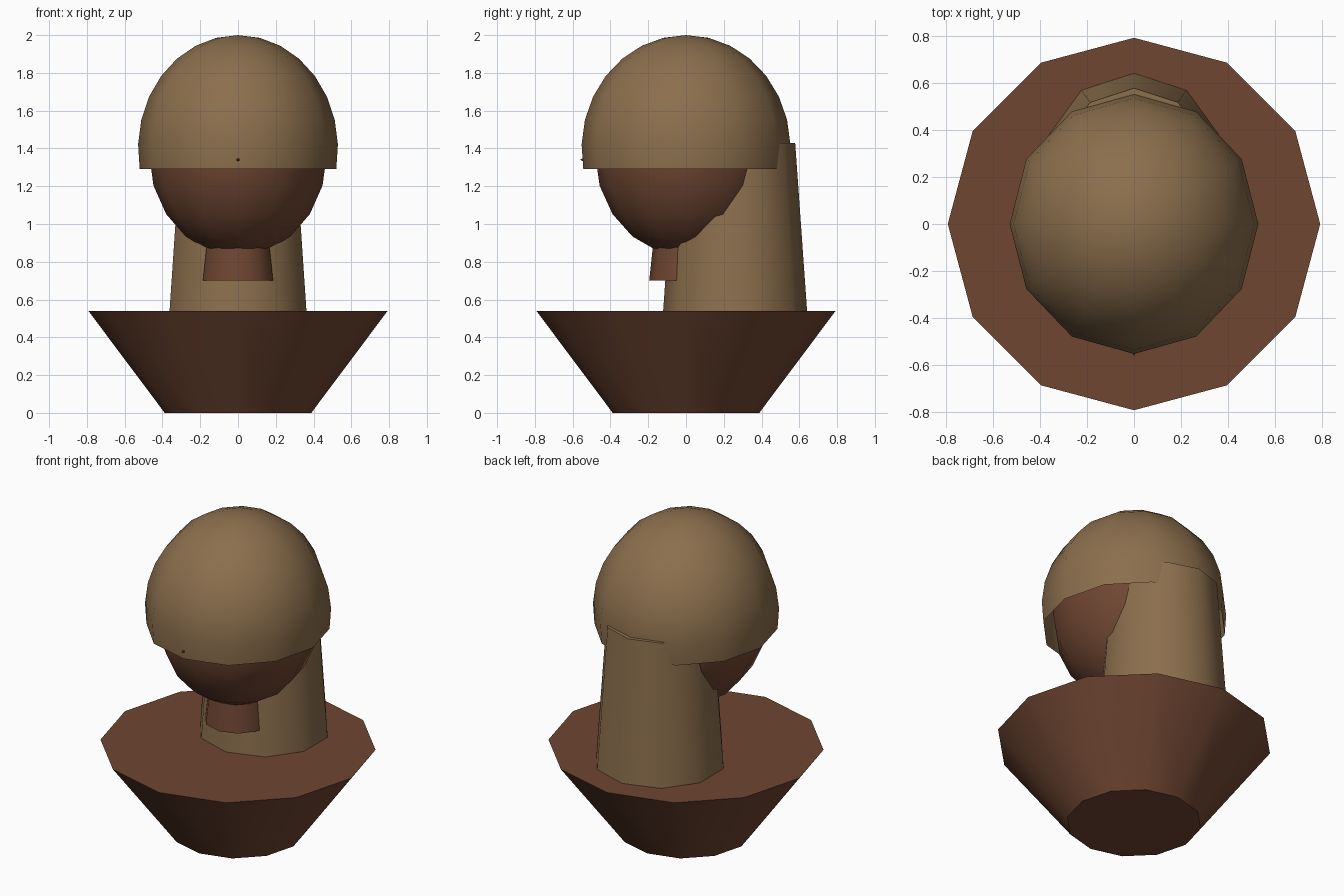
import bpy, bmesh, math

if "Cube" in bpy.data.objects:
    bpy.data.objects.remove(bpy.data.objects["Cube"])


def material(name, rgb):
    m = bpy.data.materials.new(name)
    lin = [((c / 255 + 0.055) / 1.055) ** 2.4 for c in rgb]
    m.diffuse_color = (*lin, 1)
    m.use_nodes = True
    m.node_tree.nodes["Principled BSDF"].inputs["Base Color"].default_value = m.diffuse_color
    return m


SKIN = material("brown_skin", (111, 70, 50))
HAIR = material("light_brown_hair", (140, 111, 77))


def lathe(name, profile, sides, mat, x_scale=1.0, loc=(0, 0, 0), rot=(0, 0, 0), cap_end=True):
    """Spin (radius, z) points listed bottom to top; radius 0 makes a pole."""
    bm = bmesh.new()
    rings = []
    for r, z in profile:
        n = 1 if r < 1e-5 else sides
        rings.append([bm.verts.new((x_scale * r * math.sin(2 * math.pi * i / sides),
                                    r * math.cos(2 * math.pi * i / sides), z)) for i in range(n)])
    for a, b in zip(rings, rings[1:]):
        for i in range(sides):
            j = (i + 1) % sides
            quad = [a[i % len(a)], a[j % len(a)], b[j % len(b)], b[i % len(b)]]
            bm.faces.new(list(dict.fromkeys(quad)))
    if cap_end:
        for ring in (rings[0], rings[-1]):
            if len(ring) > 1:
                bm.faces.new(ring)
    bmesh.ops.recalc_face_normals(bm, faces=bm.faces)
    me = bpy.data.meshes.new(name)
    bm.to_mesh(me)
    bm.free()
    me.materials.append(mat)
    ob = bpy.data.objects.new(name, me)
    ob.location, ob.rotation_euler = loc, rot
    bpy.context.collection.objects.link(ob)
    bpy.ops.object.select_all(action='DESELECT')
    ob.select_set(True)
    bpy.context.view_layer.objects.active = ob
    bpy.ops.object.shade_smooth_by_angle(angle=math.radians(45))
    return ob


def arc(radius, height, centre, start, end, steps):
    """Ellipse arc, angles in degrees measured from the bottom pole."""
    pts = []
    for i in range(steps + 1):
        t = math.radians(start + (end - start) * i / steps)
        pts.append((radius * math.sin(t), centre - height * math.cos(t)))
    return pts


# flared shoulders / base
lathe("shoulders", [(0.388, 0), (0.792, 0.54)], 12, SKIN)
# neck, its lower end stops above the shoulders
lathe("neck", [(0.195, 0.70), (0.162, 1.0)], 10, SKIN)
# head
lathe("head", arc(0.481, 0.54, 1.37, 0, 180, 10), 12, SKIN, x_scale=0.978)
# nose tip just poking through the hair
lathe("nose", [(0.06, 0), (0, 0.12)], 6, SKIN, loc=(0, -0.442, 1.34), rot=(math.pi / 2, 0, 0))
# open cap of hair over the upper head
lathe("hair_cap", arc(0.553, 0.60, 1.40, 79.5, 180, 8), 12, HAIR, x_scale=0.957, cap_end=False)
# long hair hanging down the back
lathe("back_hair", [(0.384, 0.50), (0.381, 0.54), (0.318, 1.43)], 10, HAIR, loc=(0, 0.26, 0))
